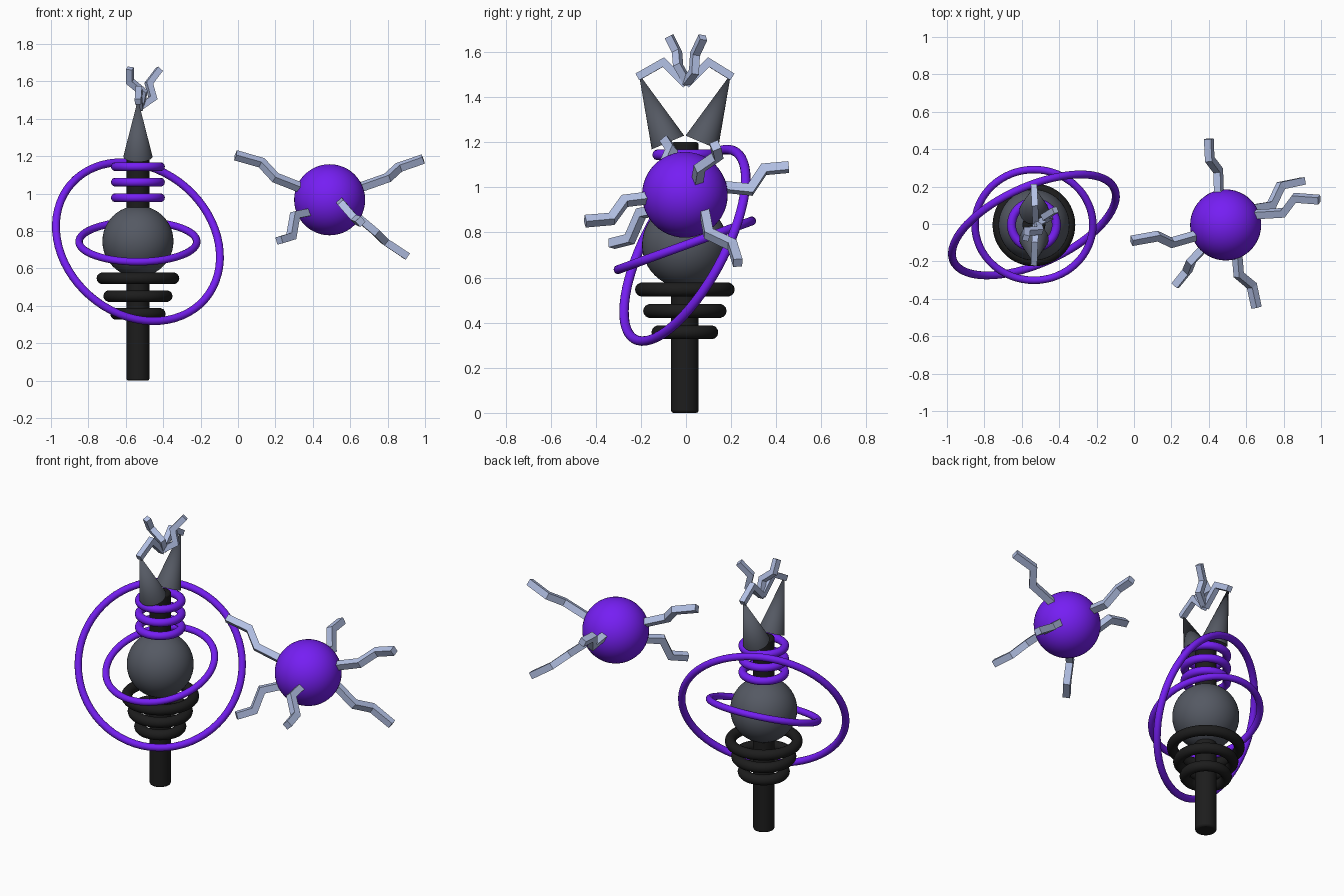
import bpy, bmesh
from math import radians
from mathutils import Vector

if "Cube" in bpy.data.objects:
    bpy.data.objects.remove(bpy.data.objects["Cube"])

Y0 = -0.005
TX, OX = -0.535, 0.49          # tower axis and orb centre


def material(name, rgb):
    m = bpy.data.materials.new(name)
    m.diffuse_color = (*rgb, 1)
    m.use_nodes = True
    m.node_tree.nodes["Principled BSDF"].inputs["Base Color"].default_value = m.diffuse_color
    return m


BLACK = material("black", (0.012, 0.012, 0.012))
SLATE = material("slate", (0.09, 0.10, 0.125))
PURPLE = material("purple", (0.18, 0.013, 0.90))
PALE = material("pale_blue", (0.45, 0.53, 0.78))


def finish(name, mat, smooth=True):
    o = bpy.context.object
    o.name = name
    o.data.materials.append(mat)
    if smooth:
        bpy.ops.object.shade_smooth_by_angle(angle=radians(40))
    return o


def ball(name, loc, r, mat):
    bpy.ops.mesh.primitive_uv_sphere_add(segments=48, ring_count=24, radius=r, location=loc)
    return finish(name, mat)


def ring(name, z, major, minor, mat, axis=(0, 0, 1)):
    rot = Vector((0, 0, 1)).rotation_difference(Vector(axis)).to_euler()
    bpy.ops.mesh.primitive_torus_add(major_radius=major, minor_radius=minor, major_segments=64,
                                     minor_segments=14, location=(TX, Y0, z), rotation=rot)
    return finish(name, mat)


def bolt(name, points, half=0.02):
    """Square bar swept along a zigzag with mitred joints."""
    pts = [Vector(p) for p in points]
    segs = [(b - a).normalized() for a, b in zip(pts, pts[1:])]
    side = segs[0].cross(segs[1]).normalized()
    bm = bmesh.new()
    prev = None
    for i, p in enumerate(pts):
        t0, t1 = segs[max(i - 1, 0)], segs[min(i, len(segs) - 1)]
        t = (t0 + t1).normalized()
        s = (side - t * side.dot(t)).normalized()
        u = t.cross(s) / max(t.dot(t1), 0.6)
        cur = [bm.verts.new(p + (s * a + u * b) * half)
               for a, b in ((1, 1), (-1, 1), (-1, -1), (1, -1))]
        if prev:
            for k in range(4):
                bm.faces.new((prev[k], prev[k - 1], cur[k - 1], cur[k]))
        else:
            bm.faces.new(cur)
        prev = cur
    bm.faces.new(prev[::-1])
    bmesh.ops.recalc_face_normals(bm, faces=bm.faces)
    me = bpy.data.meshes.new(name)
    bm.to_mesh(me)
    bm.free()
    me.materials.append(PALE)
    bpy.context.collection.objects.link(bpy.data.objects.new(name, me))


# Tower: pole, core, stacked rings
bpy.ops.mesh.primitive_cylinder_add(vertices=32, radius=0.061, depth=1.2, location=(TX, Y0, 0.6))
pole = finish("pole", BLACK)
bev = pole.modifiers.new("bevel", 'BEVEL')
bev.width, bev.segments = 0.01, 2
ball("core", (TX, Y0, 0.745), 0.19, SLATE)
for i, (z, r) in enumerate(((0.357, 0.117), (0.452, 0.154), (0.547, 0.19))):
    ring(f"lower_ring_{i}", z, r, 0.031, BLACK)
for i, z in enumerate((0.978, 1.061, 1.144)):
    ring(f"upper_ring_{i}", z, 0.12, 0.024, PURPLE)

# Orbiting rings
ring("small_orbit", 0.743, 0.315, 0.02, PURPLE, (0, -0.342, 0.94))
ring("large_orbit", 0.743, 0.472, 0.021, PURPLE, (0.37, -0.82, 0.436))

# Twin prongs
for s, label in ((-1, "front"), (1, "back")):
    base = Vector((TX, Y0 + s * 0.075, 1.199))
    tip = Vector((TX, Y0 + s * 0.204, 1.503))
    d = tip - base
    bpy.ops.mesh.primitive_cone_add(vertices=32, radius1=0.078, radius2=0, depth=d.length,
                                    location=(base + tip) / 2,
                                    rotation=Vector((0, 0, 1)).rotation_difference(d).to_euler())
    finish(f"{label}_prong", SLATE)
    # Spark from prong tip to the middle
    bolt(f"{label}_spark", [(TX, Y0 + s * 0.21, 1.49), (-0.53, s * 0.10, 1.555),
                            (-0.525, 0, 1.455)], 0.017)

# Rising sparks
bolt("rising_spark_left", [(-0.52, 0.01, 1.46), (-0.505, -0.035, 1.54),
                           (-0.578, -0.04, 1.60), (-0.578, -0.075, 1.67)], 0.017)
bolt("rising_spark_right", [(-0.52, 0, 1.465), (-0.455, 0.035, 1.51),
                            (-0.477, 0.04, 1.59), (-0.42, 0.075, 1.665)], 0.017)

# Orb and its six bolts
ball("orb", (OX, Y0, 0.967), 0.19, PURPLE)
BOLTS = {
    "back": [(.455, .14, 1.005), (.45, .285, .99), (.405, .345, 1.08), (.40, .455, 1.09)],
    "front": [(.55, -.15, .955), (.56, -.272, .94), (.63, -.33, .86), (.655, -.447, .85)],
    "low_right": [(.61, .08, .90), (.735, .10, .795), (.785, .205, .745), (.905, .23, .665)],
    "high_right": [(.63, .05, 1.025), (.80, .06, 1.085), (.86, .14, 1.14), (.99, .13, 1.185)],
    "high_left": [(.34, -.06, 1.03), (.20, -.10, 1.085), (.126, -.065, 1.165), (-.013, -.09, 1.205)],
    "low_left": [(.38, -.12, .90), (.305, -.20, .885), (.285, -.25, .77), (.22, -.33, .75)],
}
for name, pts in BOLTS.items():
    bolt(f"{name}_bolt", pts)
